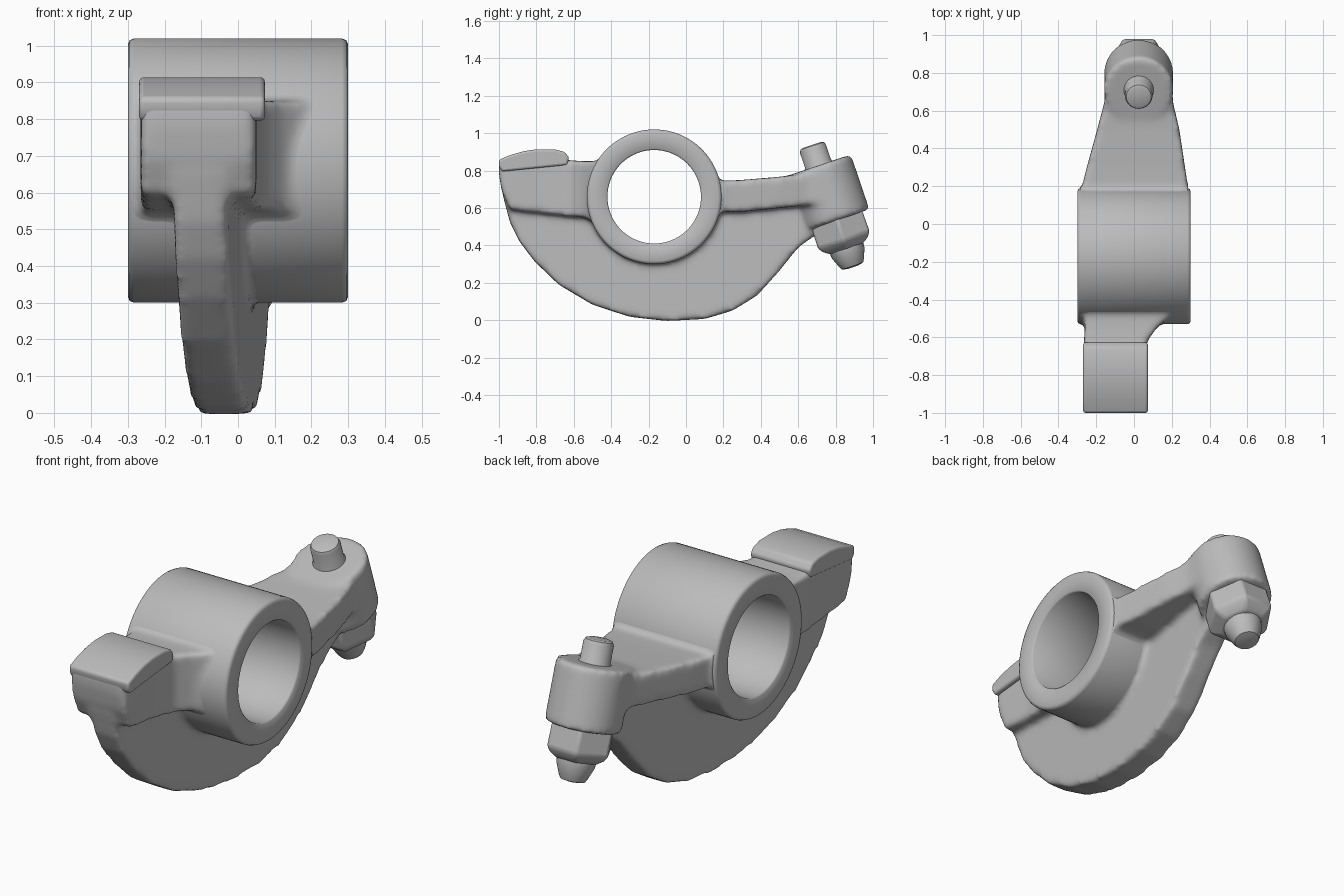
import bpy, bmesh, math
from mathutils import Vector, Matrix

if "Cube" in bpy.data.objects:
    bpy.data.objects.remove(bpy.data.objects["Cube"])

HUB = Vector((0, -0.17, 0.66))
AXIS_TOP = Vector((0.025, 0.672, 0.937))       # top of the adjusting screw
AXIS_DIR = Vector((0, 0.32, -0.947)).normalized()

steel = bpy.data.materials.new("grey_steel")
steel.diffuse_color = (0.5, 0.5, 0.5, 1)
steel.use_nodes = True
steel.node_tree.nodes["Principled BSDF"].inputs["Base Color"].default_value = steel.diffuse_color


def finish(bm, name, bevel=0.0, angle=35):
    bmesh.ops.recalc_face_normals(bm, faces=bm.faces)
    mesh = bpy.data.meshes.new(name)
    bm.to_mesh(mesh)
    bm.free()
    mesh.materials.append(steel)
    ob = bpy.data.objects.new(name, mesh)
    bpy.context.collection.objects.link(ob)
    bpy.ops.object.select_all(action='DESELECT')
    ob.select_set(True)
    bpy.context.view_layer.objects.active = ob
    bpy.ops.object.shade_smooth_by_angle(angle=math.radians(angle))
    if bevel:
        m = ob.modifiers.new("soft_edges", 'BEVEL')
        m.width, m.segments, m.limit_method = bevel, 3, 'ANGLE'
    return ob


def prism(bm, profile, half, centre):
    """Side outline (y, z) given thickness in x around centre(y)."""
    rings = [[bm.verts.new((centre(y) + s * half, y, z)) for y, z in profile] for s in (-1, 1)]
    n = len(profile)
    for i in range(n):
        j = (i + 1) % n
        bm.faces.new((rings[0][i], rings[0][j], rings[1][j], rings[1][i]))
    for r in rings:
        bm.faces.new(r)


def loft(bm, sections):
    """Rectangular sections (y, x0, x1, z0, z1) joined along y."""
    rings = [[bm.verts.new(p) for p in ((a, y, c), (b, y, c), (b, y, d), (a, y, d))]
             for y, a, b, c, d in sections]
    for r, s in zip(rings, rings[1:]):
        for i in range(4):
            bm.faces.new((r[i], r[(i + 1) % 4], s[(i + 1) % 4], s[i]))
    bm.faces.new(rings[0])
    bm.faces.new(rings[-1])


def turned(bm, profile, origin, direction, sides=48, closed=False):
    """Profile (radius, distance) turned about an axis; solid ends unless closed."""
    rot = direction.to_track_quat('Z', 'Y').to_matrix()
    rings = []
    for r, t in profile:
        rings.append([bm.verts.new(origin + rot @ Vector((r * math.cos(a), r * math.sin(a), t)))
                      for a in (2 * math.pi * k / sides for k in range(sides))])
    pairs = list(zip(rings, rings[1:])) + ([(rings[-1], rings[0])] if closed else [])
    for r, s in pairs:
        for i in range(sides):
            j = (i + 1) % sides
            bm.faces.new((r[i], r[j], s[j], s[i]))
    if not closed:
        bm.faces.new(rings[0])
        bm.faces.new(rings[-1])


X = Vector((1, 0, 0))

# Casting: web, neck, arm and boss blended together with fillets
bm = bmesh.new()
web = [(-0.985, 0.76), (-0.975, 0.65), (-0.94, 0.52), (-0.89, 0.42), (-0.81, 0.315), (-0.68, 0.19),
       (-0.5, 0.083), (-0.3, 0.018), (-0.1, -0.004), (0.1, 0.007), (0.25, 0.052), (0.38, 0.132),
       (0.5, 0.265), (0.6, 0.39), (0.67, 0.44), (0.8, 0.52), (0.75, 0.68), (0.2, 0.68),
       (-0.17, 0.66), (-0.5, 0.75)]
prism(bm, web, 0.074, lambda y: -0.10 + (y + 0.9) * 0.08)
loft(bm, [(-1.0, -0.265, 0.05, 0.78, 0.86), (-0.985, -0.265, 0.05, 0.69, 0.87),
          (-0.94, -0.265, 0.05, 0.59, 0.87), (-0.75, -0.265, 0.05, 0.57, 0.87),
          (-0.62, -0.265, 0.07, 0.555, 0.855), (-0.55, -0.26, 0.12, 0.55, 0.85),
          (-0.48, -0.26, 0.2, 0.53, 0.85), (-0.35, -0.26, 0.22, 0.52, 0.85)])
loft(bm, [(0.0, -0.30, 0.30, 0.56, 0.75), (0.2, -0.275, 0.285, 0.58, 0.745),
          (0.3, -0.25, 0.27, 0.58, 0.75), (0.5, -0.195, 0.24, 0.6, 0.767),
          (0.65, -0.155, 0.205, 0.615, 0.785), (0.78, -0.155, 0.205, 0.64, 0.79)])
turned(bm, [(0.183, 0.115), (0.183, 0.425)], AXIS_TOP, AXIS_DIR)
turned(bm, [(0.358, -0.45), (0.358, 0.45)], HUB, X, 96)
casting = finish(bm, "rocker_casting")
rm = casting.modifiers.new("blend", 'REMESH')
rm.mode, rm.voxel_size, rm.use_smooth_shade = 'VOXEL', 0.013, True
sm = casting.modifiers.new("fillets", 'SMOOTH')
sm.factor, sm.iterations = 0.5, 16

# Helpers: trim the casting to the hub length and open its bore
bm = bmesh.new()
bmesh.ops.create_cube(bm, size=1, matrix=Matrix.Translation((0, 0, 0.5)) @ Matrix.Diagonal((0.57, 4, 4, 1)))
trim = finish(bm, "trim_helper")
bm = bmesh.new()
turned(bm, [(0.29, -0.6), (0.29, 0.6)], HUB, X, 96)
bore = finish(bm, "bore_helper")
for helper, op in ((trim, 'INTERSECT'), (bore, 'DIFFERENCE')):
    m = casting.modifiers.new("cut", 'BOOLEAN')
    m.object, m.operation, m.solver = helper, op, 'EXACT'
    helper.hide_render = True
    helper.hide_set(True)

# Hub sleeve with softened rims
bm = bmesh.new()
turned(bm, [(0.25, -0.293), (0.257, -0.3), (0.343, -0.3), (0.355, -0.295), (0.36, -0.283),
            (0.36, 0.283), (0.355, 0.295), (0.343, 0.3), (0.257, 0.3), (0.25, 0.293)],
       HUB, X, 96, closed=True)
finish(bm, "hub_sleeve", angle=50)

# Curved contact pad on the nose
bm = bmesh.new()
pad = [(-0.985, 0.795), (-1.0, 0.825), (-1.0, 0.858), (-0.94, 0.883), (-0.87, 0.903), (-0.8, 0.914),
       (-0.7, 0.913), (-0.65, 0.9), (-0.625, 0.87), (-0.635, 0.83)]
prism(bm, pad, 0.171, lambda y: -0.098)
finish(bm, "contact_pad", bevel=0.012)

# Adjusting screw: stud above the boss and tapered tip below
bm = bmesh.new()
turned(bm, [(0.05, 0.0), (0.066, 0.006), (0.073, 0.022), (0.073, 0.105), (0.085, 0.125), (0.085, 0.5),
            (0.096, 0.56), (0.092, 0.61), (0.07, 0.665), (0.06, 0.683), (0.03, 0.69)],
       AXIS_TOP, AXIS_DIR, 32)
finish(bm, "adjusting_screw")

# Hexagonal lock nut
bm = bmesh.new()
turned(bm, [(0.165, 0.40), (0.168, 0.535), (0.148, 0.56), (0.11, 0.585)], AXIS_TOP, AXIS_DIR, 6)
finish(bm, "lock_nut", bevel=0.012)
